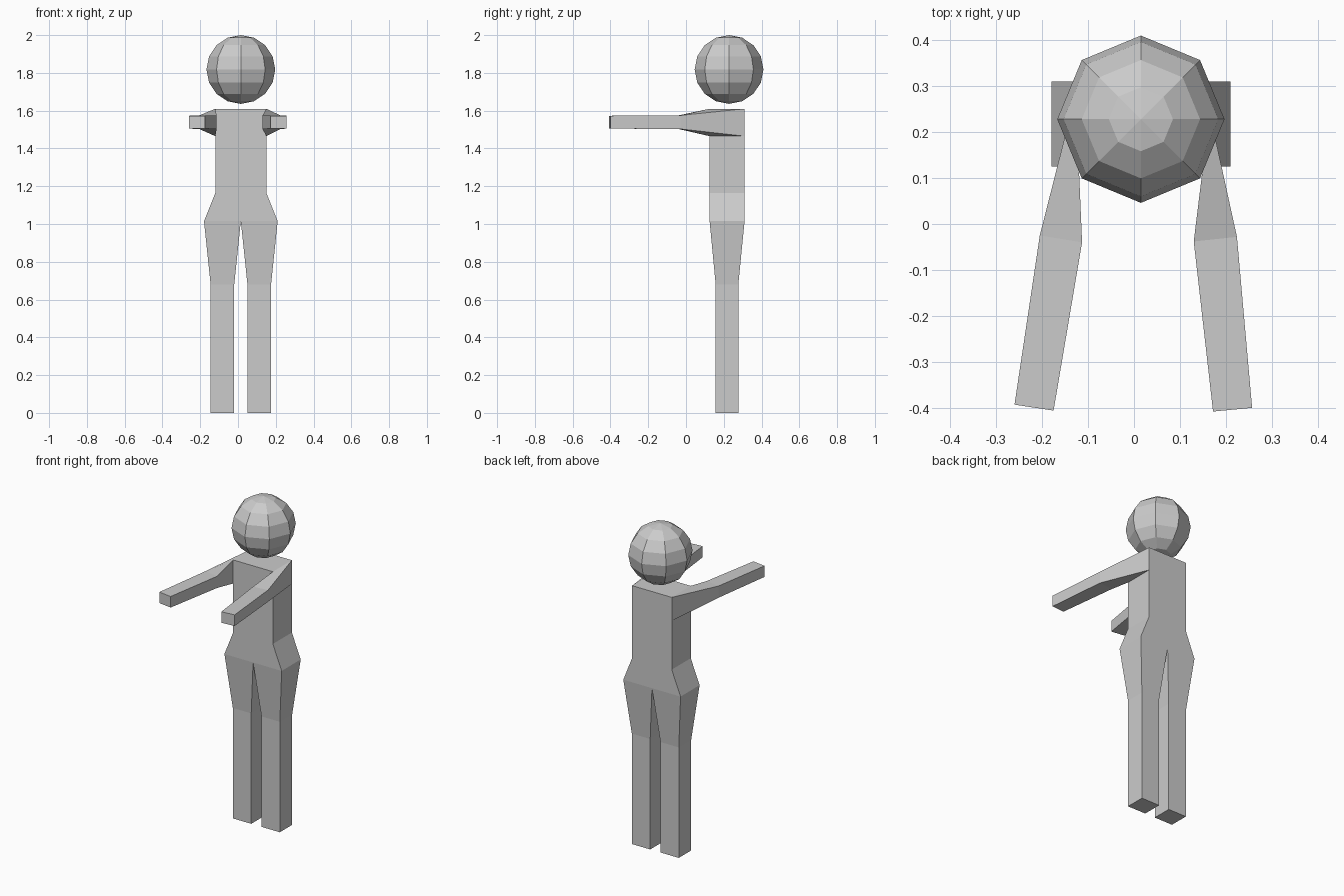
import bpy, bmesh

if "Cube" in bpy.data.objects:
    bpy.data.objects.remove(bpy.data.objects["Cube"])

CX, CY, Y0, Y1 = 0.015, 0.23, 0.125, 0.31   # body axis, torso front and back


def rect(xa, xb, ya, yb, z):
    """Horizontal four-point ring."""
    return [(xa, ya, z), (xb, ya, z), (xb, yb, z), (xa, yb, z)]


def upright(outer, inner, za, zb):
    """Vertical four-point ring spanning two plan points."""
    return [(*outer, za), (*inner, za), (*inner, zb), (*outer, zb)]


def loft(name, rings, cap_start=False, cap_end=False, skip=()):
    """Join rings with quads; skip holds (section, side) openings."""
    bm = bmesh.new()
    vs = [[bm.verts.new(p) for p in r] for r in rings]
    for i in range(len(vs) - 1):
        for j in range(4):
            if (i, j) not in skip:
                k = (j + 1) % 4
                bm.faces.new((vs[i][j], vs[i][k], vs[i + 1][k], vs[i + 1][j]))
    if cap_start:
        bm.faces.new(vs[0][::-1])
    if cap_end:
        bm.faces.new(vs[-1])
    bmesh.ops.recalc_face_normals(bm, faces=bm.faces[:])
    mesh = bpy.data.meshes.new(name)
    bm.to_mesh(mesh)
    bm.free()
    bpy.context.collection.objects.link(bpy.data.objects.new(name, mesh))


# Head
bpy.ops.mesh.primitive_uv_sphere_add(segments=8, ring_count=8, radius=0.182,
                                     location=(CX, CY - 0.002, 1.818))
bpy.context.object.name = "head"

# Torso, open at the shoulders and hips where the limbs continue
loft("torso", [rect(CX - w, CX + w, Y0, Y1, z) for w, z in
               ((0.195, 1.015), (0.135, 1.165), (0.135, 1.465), (0.135, 1.61))],
     cap_end=True, skip={(2, 1), (2, 3)})

# Legs
for side, s in (("left", 1), ("right", -1)):
    loft(side + "_leg", [
        rect(CX, CX + s * 0.195, Y0, Y1, 1.015),
        rect(CX + s * 0.035, CX + s * 0.16, 0.157, 0.277, 0.68),
        rect(CX + s * 0.035, CX + s * 0.16, 0.157, 0.277, 0)], cap_end=True)

# Arms reaching forward: shoulder, elbow, hand (the two differ slightly)
arms = {
    "right_arm": (-0.12, (-0.205, -0.025), (-0.113, -0.04),
                  (-0.26, -0.393), (-0.175, -0.406)),
    "left_arm": (0.15, (0.224, -0.028), (0.13, -0.038),
                 (0.257, -0.4), (0.172, -0.408)),
}
for name, (sx, elbow_out, elbow_in, hand_out, hand_in) in arms.items():
    loft(name, [upright((sx, Y1), (sx, Y0), 1.465, 1.61),
                upright(elbow_out, elbow_in, 1.503, 1.575),
                upright(hand_out, hand_in, 1.505, 1.573)], cap_end=True)
